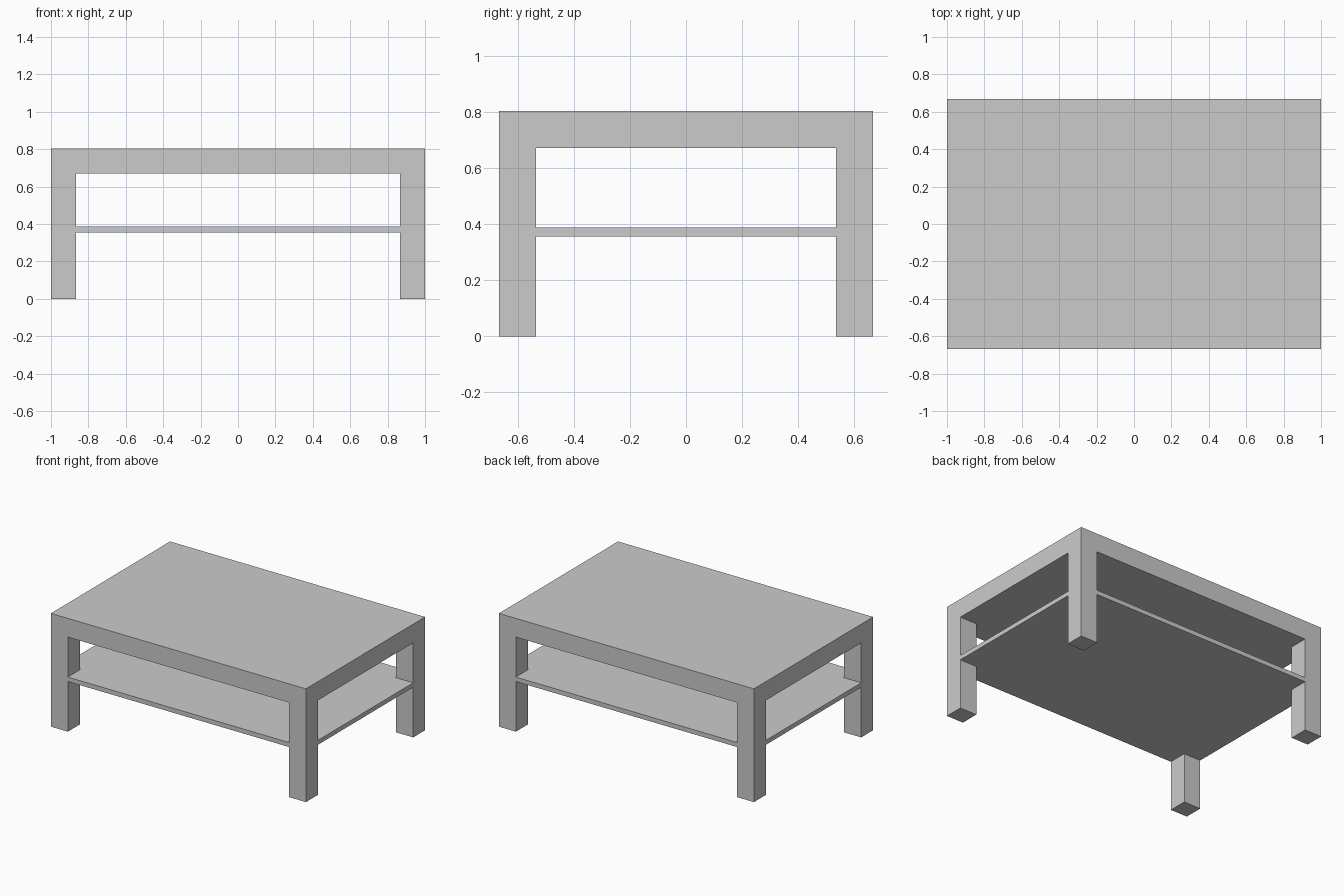
import bpy, bmesh

if "Cube" in bpy.data.objects:
    bpy.data.objects.remove(bpy.data.objects["Cube"])

HX, HY = 1.0, 0.667      # half width, half depth
LEG = 0.133              # leg thickness
TOP_Z, UNDER_Z = 0.803, 0.67
SHELF_LOW, SHELF_HIGH = 0.355, 0.387


def prism(name, outline, z0, z1):
    """Extrude a counter-clockwise outline from z0 up to z1."""
    bm = bmesh.new()
    face = bm.faces.new([bm.verts.new((x, y, z0)) for x, y in outline])
    new = bmesh.ops.extrude_face_region(bm, geom=[face], use_keep_orig=True)["geom"]
    bmesh.ops.translate(bm, vec=(0, 0, z1 - z0),
                        verts=[v for v in new if isinstance(v, bmesh.types.BMVert)])
    bmesh.ops.recalc_face_normals(bm, faces=bm.faces)
    mesh = bpy.data.meshes.new(name)
    bm.to_mesh(mesh)
    bm.free()
    obj = bpy.data.objects.new(name, mesh)
    bpy.context.collection.objects.link(obj)
    return obj


def rect(x0, x1, y0, y1):
    return [(x0, y0), (x1, y0), (x1, y1), (x0, y1)]


ix, iy = HX - LEG, HY - LEG

# thick solid top
prism("table_top", rect(-HX, HX, -HY, HY), UNDER_Z, TOP_Z)

# square legs flush with the corners
for side, x0 in (("left", -HX), ("right", ix)):
    for end, y0 in (("front", -HY), ("back", iy)):
        prism(f"{end}_{side}_leg", rect(x0, x0 + LEG, y0, y0 + LEG), 0, UNDER_Z)

# thin shelf, notched around the legs
prism("shelf", [(-ix, -HY), (ix, -HY), (ix, -iy), (HX, -iy),
                (HX, iy), (ix, iy), (ix, HY), (-ix, HY),
                (-ix, iy), (-HX, iy), (-HX, -iy), (-ix, -iy)],
      SHELF_LOW, SHELF_HIGH)
